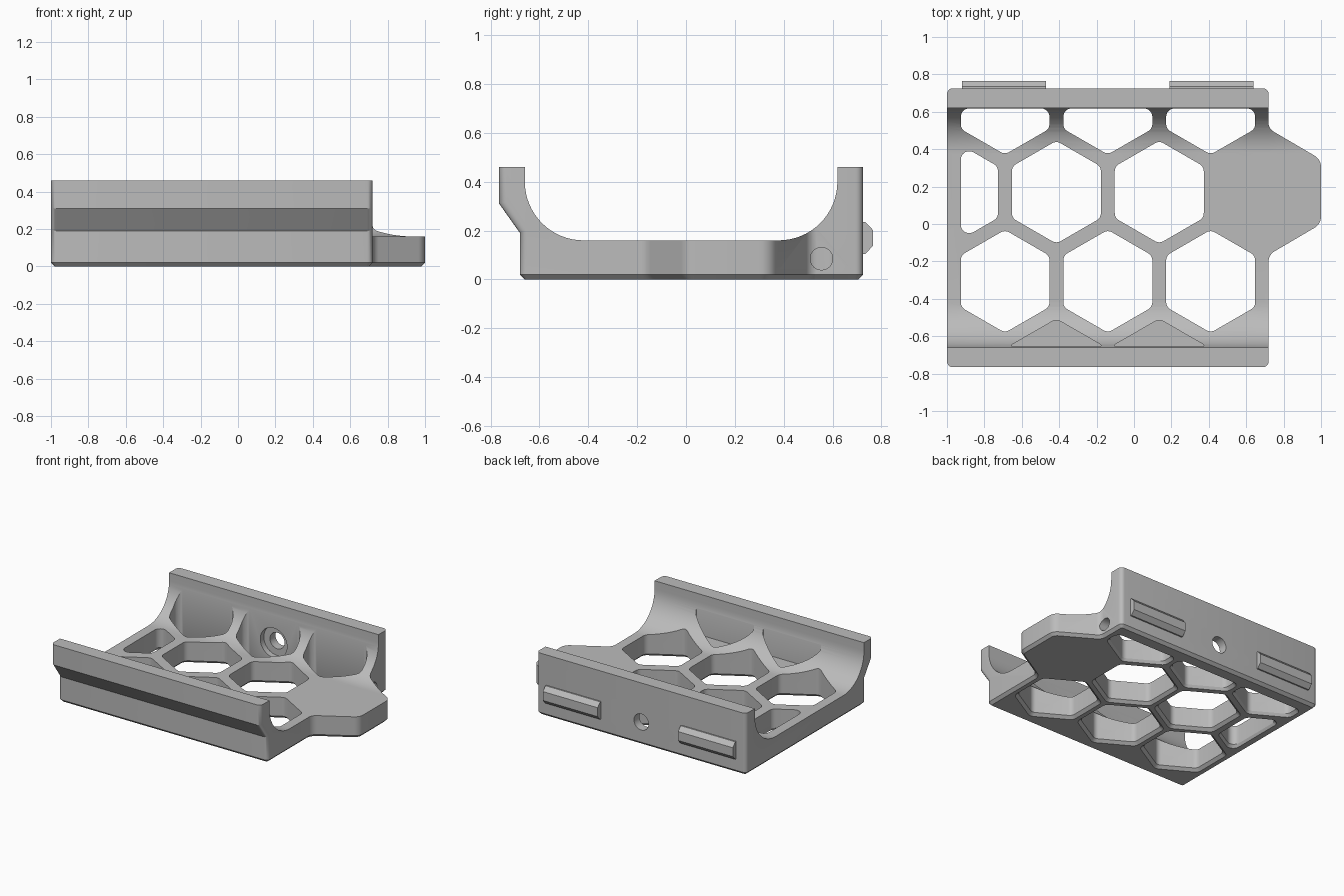
import bpy, bmesh, math
from mathutils import Vector, Matrix

if "Cube" in bpy.data.objects:
    bpy.data.objects.remove(bpy.data.objects["Cube"])

grey = bpy.data.materials.new("plain_grey")
grey.use_nodes = True
grey.diffuse_color = (0.5, 0.5, 0.5, 1)
grey.node_tree.nodes["Principled BSDF"].inputs["Base Color"].default_value = (0.5, 0.5, 0.5, 1)


def loft(name, rings):
    """Closed solid through equal-length rings, capped at both ends."""
    bm = bmesh.new()
    loops = [[bm.verts.new(p) for p in ring] for ring in rings]
    count = len(loops[0])
    for a, b in zip(loops, loops[1:]):
        for i in range(count):
            j = (i + 1) % count
            bm.faces.new((a[i], a[j], b[j], b[i]))
    bm.faces.new(loops[0])
    bm.faces.new(loops[-1])
    bmesh.ops.recalc_face_normals(bm, faces=bm.faces[:])
    mesh = bpy.data.meshes.new(name)
    bm.to_mesh(mesh)
    bm.free()
    obj = bpy.data.objects.new(name, mesh)
    bpy.context.collection.objects.link(obj)
    mesh.materials.append(grey)
    return obj


def bevel_edges(obj, rule, offset, segments):
    bm = bmesh.new()
    bm.from_mesh(obj.data)
    edges = [e for e in bm.edges if rule(e.verts[0].co, e.verts[1].co)]
    bmesh.ops.bevel(bm, geom=edges, offset=offset, segments=segments,
                    profile=0.5, affect='EDGES')
    bm.to_mesh(obj.data)
    bm.free()


def combine(target, tool, operation):
    """Apply a boolean and discard the tool."""
    tool.hide_render = True
    bpy.context.view_layer.objects.active = target
    mod = target.modifiers.new("combine", 'BOOLEAN')
    mod.operation, mod.solver, mod.object = operation, 'EXACT', tool
    bpy.ops.object.modifier_apply(modifier=mod.name)
    bpy.data.objects.remove(tool)


def rounded(points, radius, steps=6):
    """Replace every corner of a plan outline with an arc."""
    result = []
    pts = [Vector(p) for p in points]
    for i, p in enumerate(pts):
        a = pts[i - 1] - p
        b = pts[(i + 1) % len(pts)] - p
        half = a.angle(b) / 2
        r = min(radius, 0.45 * min(a.length, b.length) * math.tan(half))
        a.normalize()
        b.normalize()
        reach = r / math.tan(half)
        centre = p + (a + b).normalized() * r / math.sin(half)
        start, end = p + a * reach - centre, p + b * reach - centre
        sweep = math.pi - 2 * half
        for k in range(steps + 1):
            t = k / steps
            arm = (start * math.sin((1 - t) * sweep) + end * math.sin(t * sweep)) / math.sin(sweep)
            result.append(centre + arm)
    return result


def clip(points, axis, limit, side):
    """Keep the part of a convex outline with side * coordinate below side * limit."""
    kept = []
    for i, p in enumerate(points):
        q = points[(i + 1) % len(points)]
        dp, dq = side * (limit - p[axis]), side * (limit - q[axis])
        if dp >= 0:
            kept.append(p)
        if dp * dq < 0:
            kept.append(p.lerp(q, dp / (dp - dq)))
    return kept


def at_z(outline, z, scale=1.0):
    mid = sum(outline, Vector((0, 0))) / len(outline)
    return [(*(mid + (p - mid) * scale), z) for p in outline]


def rod(name, centre, axis, radius, length):
    turn = Vector((0, 0, 1)).rotation_difference(Vector(axis)).to_matrix().to_4x4()
    place = Matrix.Translation(centre) @ turn
    ring = [(radius * math.cos(a), radius * math.sin(a))
            for a in (math.tau * k / 32 for k in range(32))]
    return loft(name, [[place @ Vector((x, y, z)) for x, y in ring]
                       for z in (-length / 2, length / 2)])


# Cradle section: two walls joined to a flat floor by large fillets
LEFT, RIGHT, FLOOR, TOP, SWEEP = -1.0, 0.72, 0.16, 0.46, 0.24
quarter = [math.pi / 2 * k / 16 for k in range(17)]
section = [(-0.68, 0), (-0.68, 0.19), (-0.765, 0.31), (-0.765, TOP), (-0.66, TOP)]
section += [(-0.42 - SWEEP * math.cos(a), 0.4 - SWEEP * math.sin(a)) for a in quarter]
section += [(0.38 + SWEEP * math.sin(a), 0.4 - SWEEP * math.cos(a)) for a in quarter]
section += [(0.62, TOP), (0.725, TOP), (0.725, 0)]


def section_prism(name, x0, x1):
    return loft(name, [[(x, y, z) for y, z in section] for x in (x0, x1)])


def outer_corner(a, b):
    same_end = abs(a.x - b.x) < 1e-4
    return same_end and (max(a.y, b.y) < -0.67 or min(a.y, b.y) > 0.7)


def underside(a, b):
    return max(a.z, b.z) < 1e-4


cradle = section_prism("cradle", LEFT, RIGHT)
bevel_edges(cradle, outer_corner, 0.03, 5)
bevel_edges(cradle, underside, 0.02, 1)

# Side tab, its top following the cradle section
tab_plan = rounded([(0.6, 0.58), (0.719, 0.58), (0.719, 0.51), (1, 0.345), (1, 0),
                    (0.719, -0.165), (0.719, -0.25), (0.6, -0.25)], 0.07)
tab = loft("side_tab", [at_z(tab_plan, z) for z in (0, 0.5)])
bevel_edges(tab, underside, 0.02, 1)
combine(tab, section_prism("tab_limit", 0.5, 1.1), 'INTERSECT')
combine(cradle, tab, 'UNION')

# Honeycomb openings: through cells, plus blind pockets in the front fillet
PITCH, HALF = 0.55, 0.238
ROW = PITCH * math.sqrt(3) / 2
for row, first, count in ((-2, -0.415, 2), (-1, -0.69, 3), (0, -0.965, 3), (1, -0.69, 3)):
    for n in range(count):
        mid = Vector((first + n * PITCH, 0.17 + row * ROW))
        size = HALF / math.cos(math.pi / 6)
        cell = [mid + size * Vector((math.sin(a), math.cos(a)))
                for a in (math.pi / 3 * k for k in range(6))]
        cell = clip(cell, 0, -0.926, -1)
        cell = clip(cell, 1, 0.618, 1)
        cell = clip(cell, 1, -0.655, -1)
        outline = rounded(cell, 0.045)
        if row == -2:
            rings = [at_z(outline, FLOOR), at_z(outline, 0.6)]
        else:
            rings = [at_z(outline, -0.01, 1.13), at_z(outline, 0.02), at_z(outline, 0.6)]
        combine(cradle, loft("cell_cutter", rings), 'DIFFERENCE')

# Screw hole with counterbore in the back wall, and a side hole
combine(cradle, rod("screw_cutter", (-0.14, 0.7, 0.17), (0, 1, 0), 0.06, 0.3), 'DIFFERENCE')
combine(cradle, rod("counterbore_cutter", (-0.14, 0.56, 0.17), (0, 1, 0), 0.11, 0.2), 'DIFFERENCE')
combine(cradle, rod("side_hole_cutter", (0.7, 0.555, 0.085), (1, 0, 0), 0.046, 0.2), 'DIFFERENCE')

# Back rails with chamfered outer edges
rail = [(0.72, 0.105), (0.735, 0.105), (0.765, 0.137), (0.765, 0.203), (0.735, 0.235), (0.72, 0.235)]
for name, x in (("back_rail_right", -0.92), ("back_rail_left", 0.19)):
    loft(name, [[(e, y, z) for y, z in rail] for e in (x, x + 0.45)])

bpy.ops.object.select_all(action='DESELECT')
cradle.select_set(True)
bpy.context.view_layer.objects.active = cradle
bpy.ops.object.shade_smooth_by_angle(angle=math.radians(25))
